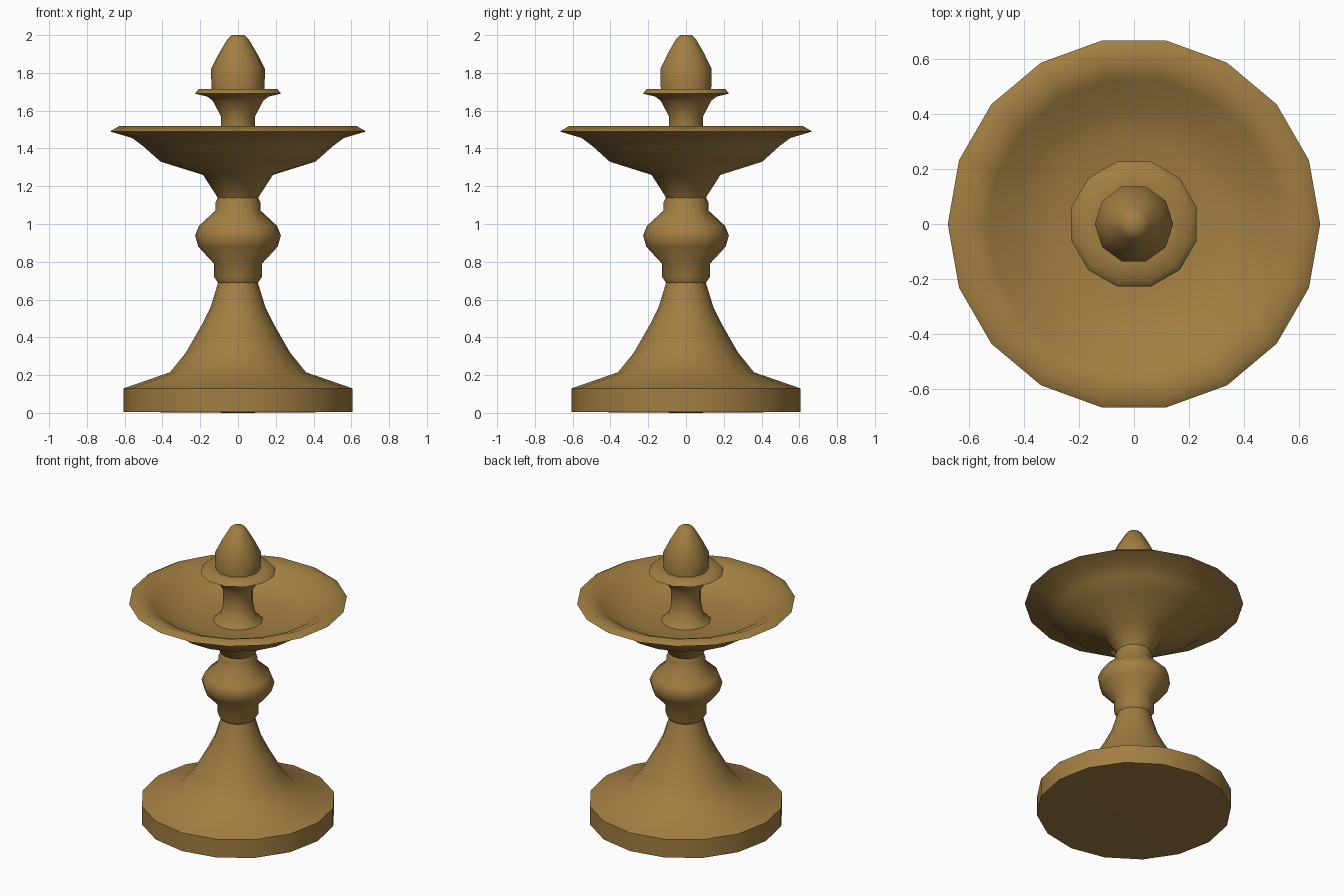
import bpy, bmesh, math

if "Cube" in bpy.data.objects:
    bpy.data.objects.remove(bpy.data.objects["Cube"])

brown = bpy.data.materials.new("warm_bronze_brown")
brown.diffuse_color = (0.36, 0.21, 0.055, 1)
brown.use_nodes = True
brown.node_tree.nodes["Principled BSDF"].inputs["Base Color"].default_value = brown.diffuse_color


def lathe(name, profile, sides, turn=0.0):
    """Spin a bottom-to-top (radius, height) profile round z; radius 0 makes a pole."""
    bm = bmesh.new()
    rings = []
    for r, z in profile:
        n = 1 if r == 0 else sides
        rings.append([bm.verts.new((r * math.cos(math.tau * (j + turn) / sides),
                                    r * math.sin(math.tau * (j + turn) / sides), z))
                      for j in range(n)])
    for a, b in zip(rings, rings[1:]):
        for j in range(sides):
            k = (j + 1) % sides
            quad = [a[j % len(a)], a[k % len(a)], b[k % len(b)], b[j % len(b)]]
            bm.faces.new(list(dict.fromkeys(quad)))
    for f in bm.faces:
        f.smooth = True
    mesh = bpy.data.meshes.new(name)
    bm.to_mesh(mesh)
    bm.free()
    mesh.set_sharp_from_angle(angle=math.radians(65))
    mesh.materials.append(brown)
    obj = bpy.data.objects.new(name, mesh)
    bpy.context.collection.objects.link(obj)
    return obj


# Round plinth sweeping up into a tapering pedestal
lathe("pedestal", [(0, 0), (0.605, 0.005), (0.605, 0.13), (0.36, 0.215), (0.275, 0.32),
                   (0.195, 0.46), (0.145, 0.56), (0.105, 0.69)], 16)

# Turned baluster with a bulb between two collars
lathe("baluster", [(0.10, 0.68), (0.127, 0.72), (0.127, 0.79), (0.21, 0.88), (0.227, 0.94),
                   (0.207, 0.99), (0.12, 1.07), (0.12, 1.11), (0.105, 1.145)], 12)

# Wide basin: underside, rolled rim, then the inner hollow
lathe("basin", [(0.104, 1.135), (0.185, 1.26), (0.41, 1.33), (0.50, 1.41), (0.56, 1.455),
                (0.678, 1.49), (0.63, 1.518), (0.53, 1.475), (0.43, 1.40),
                (0.30, 1.37), (0.12, 1.355)], 18)

# Upper stem carrying a small dish
lathe("upper_stem", [(0.16, 1.352), (0.11, 1.40), (0.093, 1.48), (0.093, 1.57), (0.14, 1.655),
                     (0.17, 1.675), (0.236, 1.69), (0.215, 1.715), (0.135, 1.712)], 12, 0.5)

# Pointed bud at the top
lathe("finial", [(0.14, 1.705), (0.143, 1.82), (0.10, 1.905), (0.055, 1.98),
                 (0.033, 2.0), (0, 2.0)], 10)
